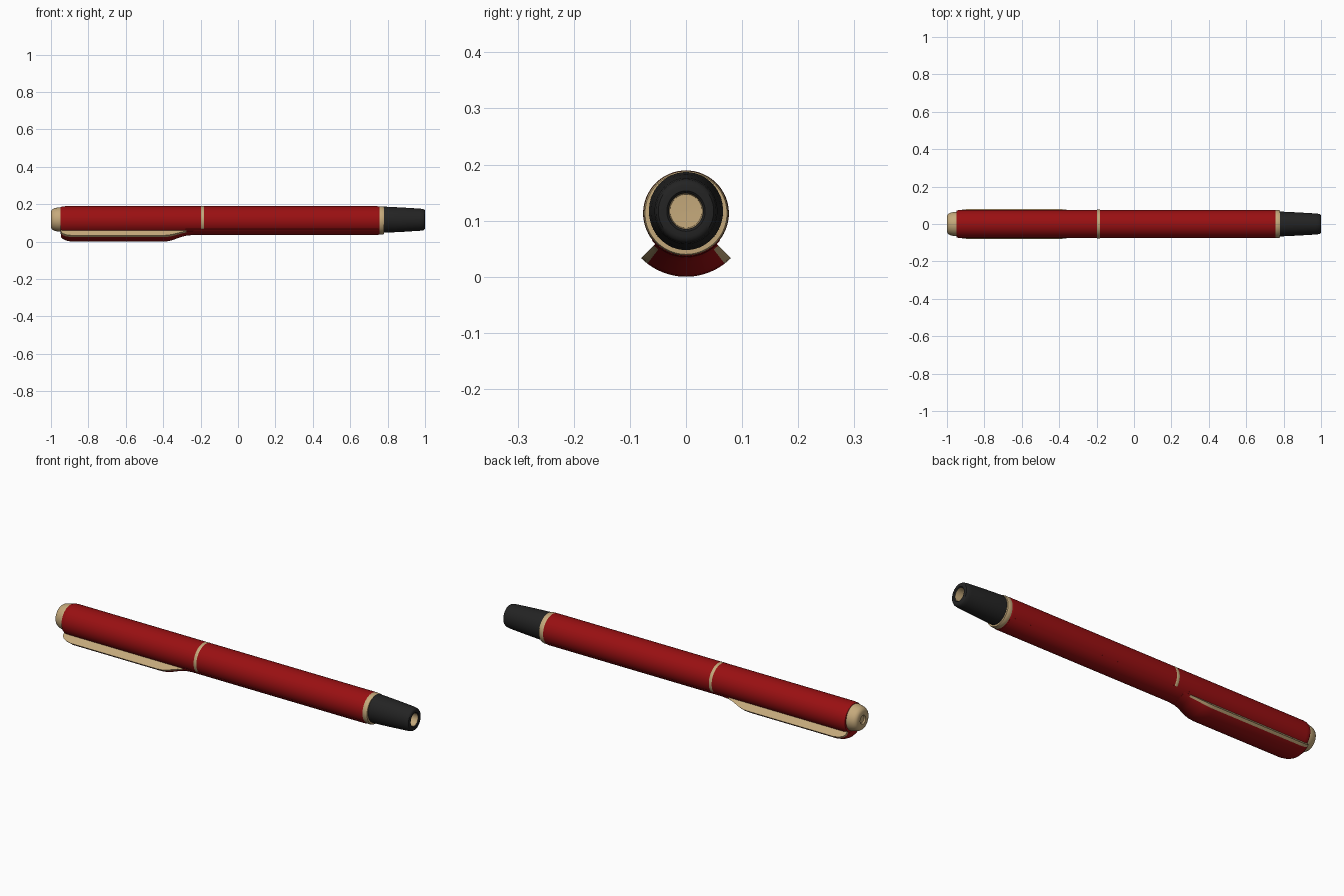
import bpy, bmesh, math

if "Cube" in bpy.data.objects:
    bpy.data.objects.remove(bpy.data.objects["Cube"])

CZ = 0.113   # height of the barrel axis


def mat(name, rgb):
    m = bpy.data.materials.new(name)
    m.diffuse_color = (*rgb, 1)
    m.use_nodes = True
    m.node_tree.nodes["Principled BSDF"].inputs["Base Color"].default_value = m.diffuse_color
    return m


RED = mat("red_lacquer", (0.32, 0.005, 0.006))
GOLD = mat("pale_gold", (0.56, 0.40, 0.20))
BLACK = mat("black_plastic", (0.017, 0.017, 0.017))


def finish(name, bm, mats):
    bmesh.ops.recalc_face_normals(bm, faces=bm.faces)
    me = bpy.data.meshes.new(name)
    bm.to_mesh(me)
    bm.free()
    for m in mats:
        me.materials.append(m)
    ob = bpy.data.objects.new(name, me)
    bpy.context.collection.objects.link(ob)
    bpy.ops.object.select_all(action='DESELECT')
    ob.select_set(True)
    bpy.context.view_layer.objects.active = ob
    bpy.ops.object.shade_smooth_by_angle(angle=math.radians(35))
    return ob


def lathe(name, profile, mats, cz=CZ, sy=1.0, rule=None, n=64):
    """Revolve (x, radius) points about the pen axis; rule(i) picks a material per band."""
    bm = bmesh.new()
    rings = []
    for x, r in profile:
        rings.append([bm.verts.new((x, sy * r * math.cos(math.tau * k / n),
                                    cz + r * math.sin(math.tau * k / n))) for k in range(n)])
    for i, (a, b) in enumerate(zip(rings, rings[1:])):
        for k in range(n):
            j = (k + 1) % n
            f = bm.faces.new((a[k], a[j], b[j], b[k]))
            f.material_index = rule(i) if rule else 0
    for ring, i in ((rings[0], 0), (rings[-1], len(rings) - 2)):
        f = bm.faces.new(ring)
        f.material_index = rule(i) if rule else 0
    return finish(name, bm, mats)


def sector(name, profile, half_deg, inner, mats, rule=None, n=24):
    """Curved plate hugging the underside: (x, outer radius) stations over a span of angle."""
    bm = bmesh.new()
    loops = []
    for x, r in profile:
        angs = [math.radians(half_deg * (2 * k / n - 1)) for k in range(n + 1)]
        pts = [(r, a) for a in angs] + [(inner, a) for a in reversed(angs)]
        loops.append([bm.verts.new((x, q * math.sin(a), CZ - q * math.cos(a))) for q, a in pts])
    m = len(loops[0])
    for a, b in zip(loops, loops[1:]):
        for k in range(m):
            j = (k + 1) % m
            bm.faces.new((a[k], a[j], b[j], b[k]))
    for lp in (loops[0], loops[-1]):
        for k in range(n):
            bm.faces.new((lp[k], lp[k + 1], lp[m - 2 - k], lp[m - 1 - k]))
    for f in bm.faces:
        c = f.calc_center_median()
        f.material_index = rule(c) if rule else 0
    return finish(name, bm, mats)


# Cap and barrel
lathe("cap", [(-0.95, 0.066), (-0.948, 0.071), (-0.94, 0.0745), (-0.925, 0.076), (-0.197, 0.076)], [RED])
lathe("barrel", [(-0.183, 0.076), (0.745, 0.076), (0.753, 0.0755), (0.757, 0.074)], [RED])

# Gold bands
lathe("middle_ring", [(-0.199, 0.0755), (-0.197, 0.0765), (-0.183, 0.0765), (-0.181, 0.0755)], [GOLD])
lathe("front_ring", [(0.755, 0.0745), (0.76, 0.0755), (0.772, 0.0755), (0.78, 0.073), (0.781, 0.06)], [GOLD])

# Domed end finial with a dimple
lathe("end_finial", [(-0.94, 0.064), (-0.955, 0.0655), (-0.965, 0.064), (-0.985, 0.059), (-0.995, 0.052),
                     (-1.0, 0.042), (-1.0, 0.022), (-0.993, 0.018), (-0.99, 0.002)],
      [GOLD], cz=CZ + 0.005)

# Black tapered grip with a gold-lined bore
lathe("grip", [(0.775, 0.069), (0.79, 0.0695), (0.88, 0.065), (0.975, 0.059), (0.992, 0.0565), (0.998, 0.052),
               (1.0, 0.046), (1.0, 0.036), (0.996, 0.032), (0.95, 0.030), (0.949, 0.002)],
      [BLACK, GOLD], cz=CZ + 0.004, sy=0.95, rule=lambda i: int(i >= 8))


# Clip with gold flanks and red face
def clip_rule(c):
    ang = math.degrees(math.atan2(abs(c.y), CZ - c.z))
    return int(ang > 37.5 and c.x < -0.27)


sector("clip", [(-0.947, 0.08), (-0.945, 0.09), (-0.935, 0.1), (-0.918, 0.108), (-0.89, 0.113), (-0.40, 0.113),
                (-0.375, 0.111), (-0.35, 0.105), (-0.30, 0.087), (-0.275, 0.081), (-0.24, 0.078)],
       45, 0.07, [RED, GOLD], clip_rule)

# Slightly raised red strip under the barrel
sector("underside_strip", [(-0.28, 0.0775), (0.745, 0.0775), (0.752, 0.0765)], 52, 0.07, [RED])
